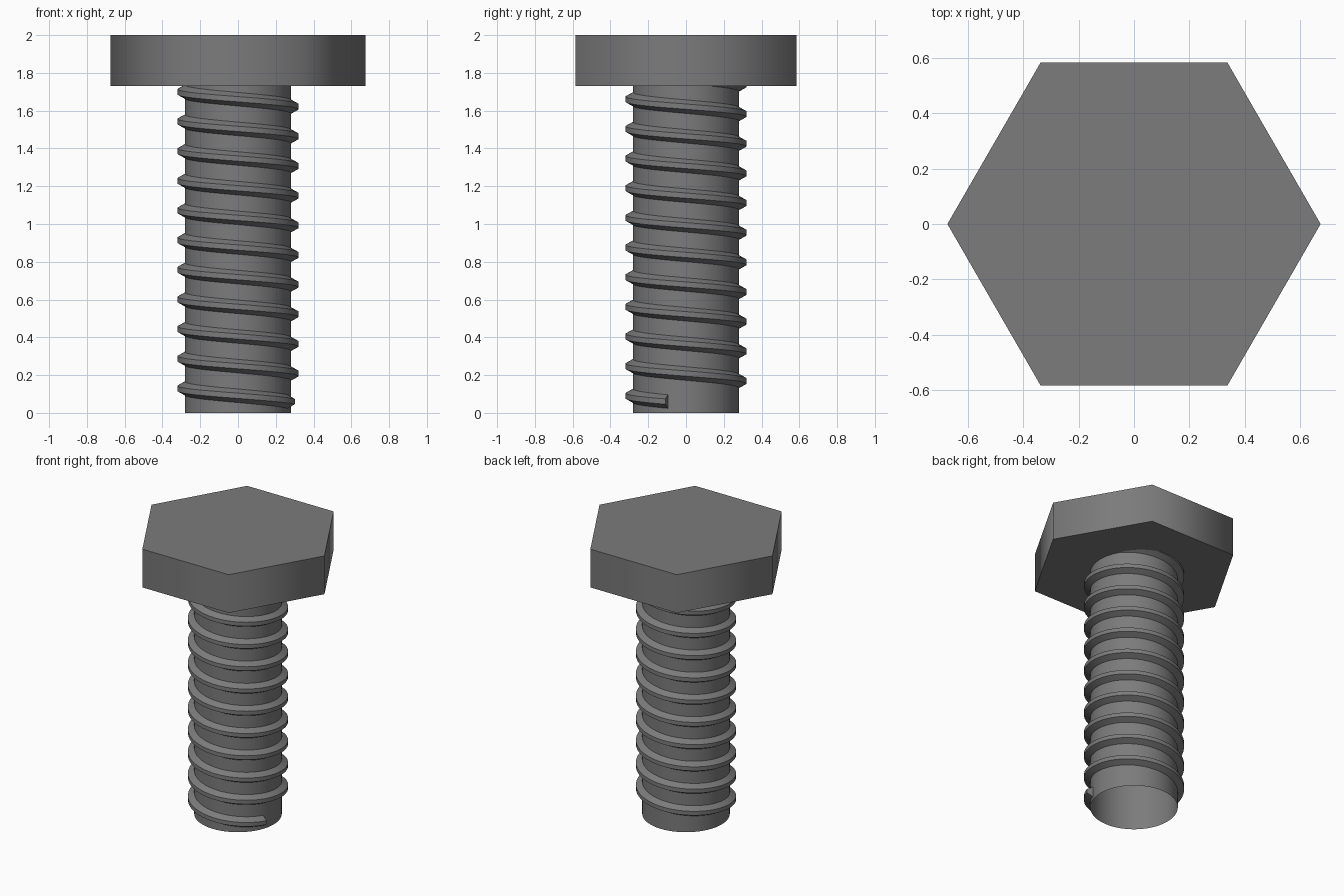
import bpy, bmesh, math

if "Cube" in bpy.data.objects:
    bpy.data.objects.remove(bpy.data.objects["Cube"])

SHAFT_R, TIP_R = 0.28, 0.318
HEAD_Z, TOP_Z = 1.73, 2.0
PITCH, TURNS, SEGS = 0.157, 11, 72
START_ANGLE, START_Z = math.radians(-20), 0.06

steel = bpy.data.materials.new("dark_steel")
steel.diffuse_color = (0.2, 0.2, 0.2, 1)
steel.use_nodes = True
steel.node_tree.nodes["Principled BSDF"].inputs["Base Color"].default_value = steel.diffuse_color


def finish(bm, name, angle):
    bmesh.ops.recalc_face_normals(bm, faces=bm.faces)
    # open shells: make sure the walls face outward
    if sum(f.normal.x * f.calc_center_median().x +
           f.normal.y * f.calc_center_median().y for f in bm.faces) < 0:
        bmesh.ops.reverse_faces(bm, faces=bm.faces)
    mesh = bpy.data.meshes.new(name)
    bm.to_mesh(mesh)
    bm.free()
    mesh.materials.append(steel)
    obj = bpy.data.objects.new(name, mesh)
    bpy.context.collection.objects.link(obj)
    bpy.ops.object.select_all(action='DESELECT')
    obj.select_set(True)
    bpy.context.view_layer.objects.active = obj
    bpy.ops.object.shade_smooth_by_angle(angle=math.radians(angle))


def prism(name, sides, radius, z0, z1, caps, angle):
    bm = bmesh.new()
    bmesh.ops.create_cone(bm, cap_ends=caps, segments=sides, radius1=radius,
                          radius2=radius, depth=z1 - z0)
    # put a corner on the x axis
    first = next(iter(bm.verts)).co
    turn = -math.atan2(first.y, first.x)
    for v in bm.verts:
        a = math.atan2(v.co.y, v.co.x) + turn
        v.co = (radius * math.cos(a), radius * math.sin(a),
                v.co.z + (z0 + z1) / 2)
    finish(bm, name, angle)


# hexagonal head, sides shaded softly across the corners
prism("head", 6, 0.675, HEAD_Z, TOP_Z, True, 65)

# hollow shaft, open at the bottom
prism("shaft", SEGS, SHAFT_R, 0, HEAD_Z, False, 30)

# thread: trapezoid swept along a helix rising clockwise, seated on the shaft
profile = [(SHAFT_R, -0.036), (TIP_R + 0.002, -0.014),
           (TIP_R + 0.002, 0.014), (SHAFT_R, 0.036)]
bm = bmesh.new()
rings = []
for i in range(TURNS * SEGS + 1):
    t = i / SEGS
    a = START_ANGLE - 2 * math.pi * t
    rings.append([bm.verts.new((r * math.cos(a), r * math.sin(a),
                                START_Z + PITCH * t + dz)) for r, dz in profile])
for p, q in zip(rings, rings[1:]):
    for j in range(3):
        bm.faces.new((p[j], p[j + 1], q[j + 1], q[j]))
bm.faces.new(rings[0])
bm.faces.new(rings[-1])
finish(bm, "thread", 25)
